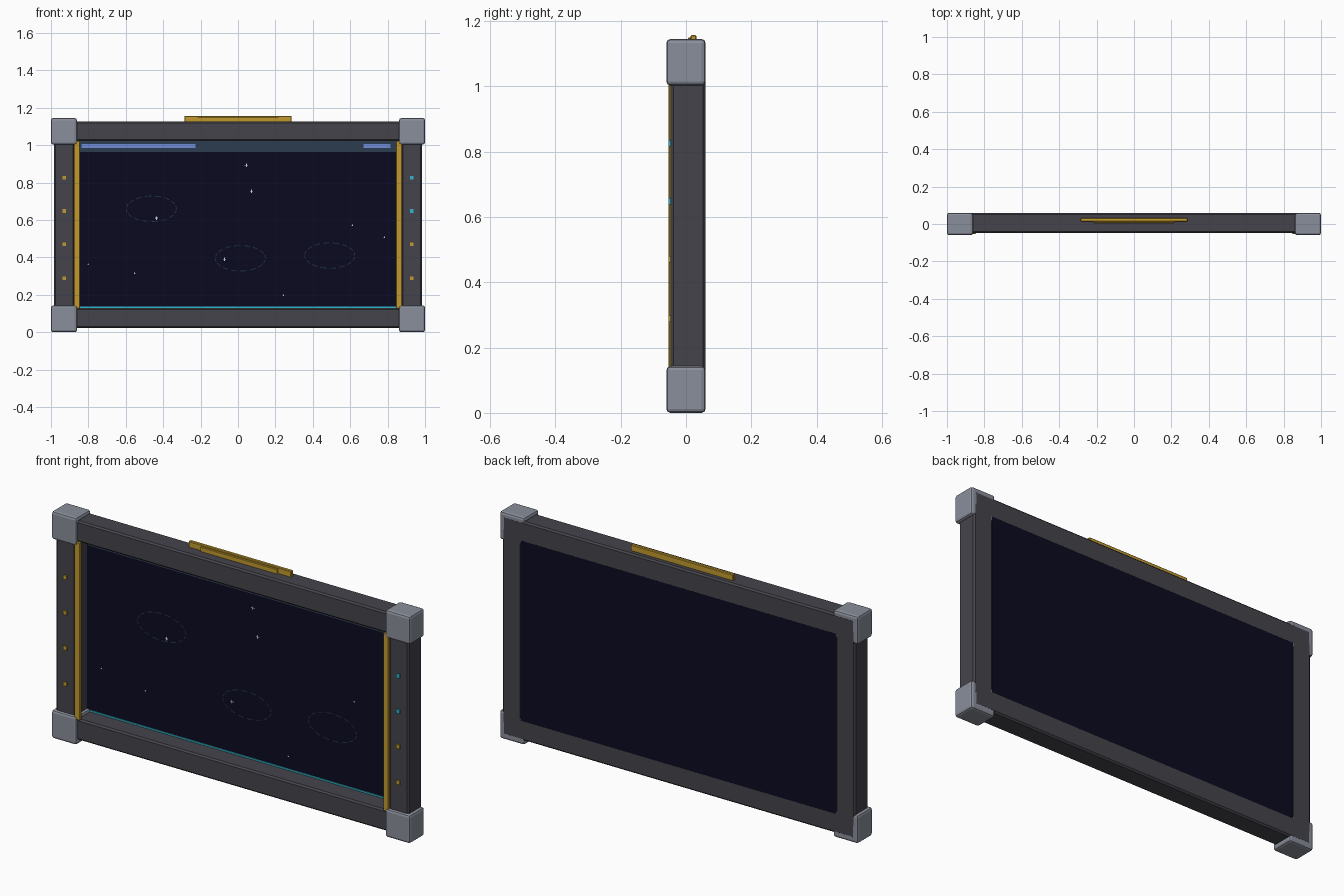
import bpy, bmesh, math

if "Cube" in bpy.data.objects:
    bpy.data.objects.remove(bpy.data.objects["Cube"])


def material(name, rgb):
    m = bpy.data.materials.new(name)
    lin = [(c / 255 / 12.92 if c < 11 else ((c / 255 + 0.055) / 1.055) ** 2.4) for c in rgb]
    m.diffuse_color = (*lin, 1)
    m.use_nodes = True
    m.node_tree.nodes["Principled BSDF"].inputs["Base Color"].default_value = m.diffuse_color
    return m


FRAME = material("dark_metal", (68, 68, 75))
STEEL = material("grey_metal", (138, 143, 155))
GOLD = material("gold", (194, 154, 46))
CYAN = material("cyan", (48, 182, 205))
BLUE = material("soft_blue", (112, 140, 215))
HEADER = material("slate_blue", (44, 60, 80))
NAVY = material("screen_navy", (11, 10, 32))
PALE = material("pale_white", (200, 215, 225))
TEAL = material("dim_teal", (34, 56, 70))


def finish(bm, name, mat):
    me = bpy.data.meshes.new(name)
    bm.to_mesh(me)
    bm.free()
    me.materials.append(mat)
    ob = bpy.data.objects.new(name, me)
    bpy.context.collection.objects.link(ob)
    return ob


def box(name, x, y, z, mat, bevel=0, segments=1):
    """Box from (min, max) ranges with an optional bevel."""
    bm = bmesh.new()
    bmesh.ops.create_cube(bm, size=1)
    for v in bm.verts:
        v.co = [(r[0] + r[1]) / 2 + c * (r[1] - r[0]) for c, r in zip(v.co, (x, y, z))]
    ob = finish(bm, name, mat)
    if bevel:
        mod = ob.modifiers.new("bevel", "BEVEL")
        mod.width = bevel
        mod.segments = segments
    return ob


def span(a, b, s):
    """Range mirrored to side s."""
    return (a, b) if s > 0 else (-b, -a)


# frame: two rails, two posts, four corner blocks
for name, z in (("bottom", (0.023, 0.129)), ("top", (1.021, 1.127))):
    box(name + "_rail", (-0.98, 0.98), (-0.047, 0.06), z, FRAME, 0.008)
for side, s in (("left", -1), ("right", 1)):
    box(side + "_post", span(0.875, 0.984, s), (-0.047, 0.06), (0.08, 1.07), FRAME, 0.008)
    for name, z in (("bottom", (0.0, 0.143)), ("top", (1.003, 1.145))):
        box(f"{name}_{side}_corner", span(0.861, 1.0, s), (-0.06, 0.0597), z, STEEL, 0.012, 2)
    # gold trim along the inside of each post
    box(side + "_trim", span(0.846, 0.877, s), (-0.053, -0.038), (0.127, 1.022), GOLD, 0.002)
    # indicator lamps
    for i, z in enumerate((0.289, 0.47, 0.648, 0.826)):
        mat = CYAN if s > 0 and i > 1 else GOLD
        box(f"{side}_lamp_{i + 1}", span(0.919, 0.939, s), (-0.053, -0.04),
            (z - 0.01, z + 0.01), mat)

# gold crest on the top rail
box("crest_back_plate", (-0.286, 0.286), (0.014, 0.032), (1.115, 1.157), GOLD, 0.003)
box("crest_front_plate", (-0.215, 0.215), (0.006, 0.0145), (1.115, 1.15), GOLD, 0.002)

# recessed screen near the back
box("screen", (-0.88, 0.88), (0.054, 0.0598), (0.12, 1.03), NAVY)
box("screen_header", (-0.876, 0.876), (0.053, 0.0545), (0.963, 1.022), HEADER)
box("header_bar_long", (-0.838, -0.227), (0.052, 0.0535), (0.984, 1.005), BLUE)
box("header_bar_short", (0.672, 0.815), (0.052, 0.0535), (0.984, 1.005), BLUE)
box("screen_base_line", (-0.876, 0.876), (0.05, 0.0545), (0.128, 0.137), CYAN)

# faint oval outlines on the screen
for i, (cx, cz) in enumerate(((-0.463, 0.66), (0.013, 0.395), (0.49, 0.41))):
    bm = bmesh.new()
    n = 48
    rings = []
    for rx, rz in ((0.136, 0.07), (0.132, 0.066)):
        rings.append([bm.verts.new((cx + rx * math.cos(2 * math.pi * k / n), 0.053,
                                    cz + rz * math.sin(2 * math.pi * k / n))) for k in range(n)])
    for k in range(n):
        if k % 3 == 2:
            continue
        j = (k + 1) % n
        bm.faces.new((rings[0][k], rings[1][k], rings[1][j], rings[0][j]))
    bm.normal_update()
    for f in bm.faces:
        if f.normal.y > 0:
            f.normal_flip()
    finish(bm, f"screen_oval_{i + 1}", TEAL)

# tiny stars
stars = ((0.045, 0.893), (0.072, 0.754), (-0.436, 0.61), (-0.072, 0.39), (-0.8, 0.363),
         (-0.553, 0.315), (0.243, 0.198), (0.612, 0.572), (0.783, 0.508))
for i, (x, z) in enumerate(stars):
    r = 0.009 if i < 4 else 0.004
    box(f"star_{i + 1}_wide", (x - r, x + r), (0.0525, 0.0545), (z - 0.002, z + 0.002), PALE)
    box(f"star_{i + 1}_tall", (x - 0.002, x + 0.002), (0.0524, 0.0545), (z - r, z + r), PALE)
